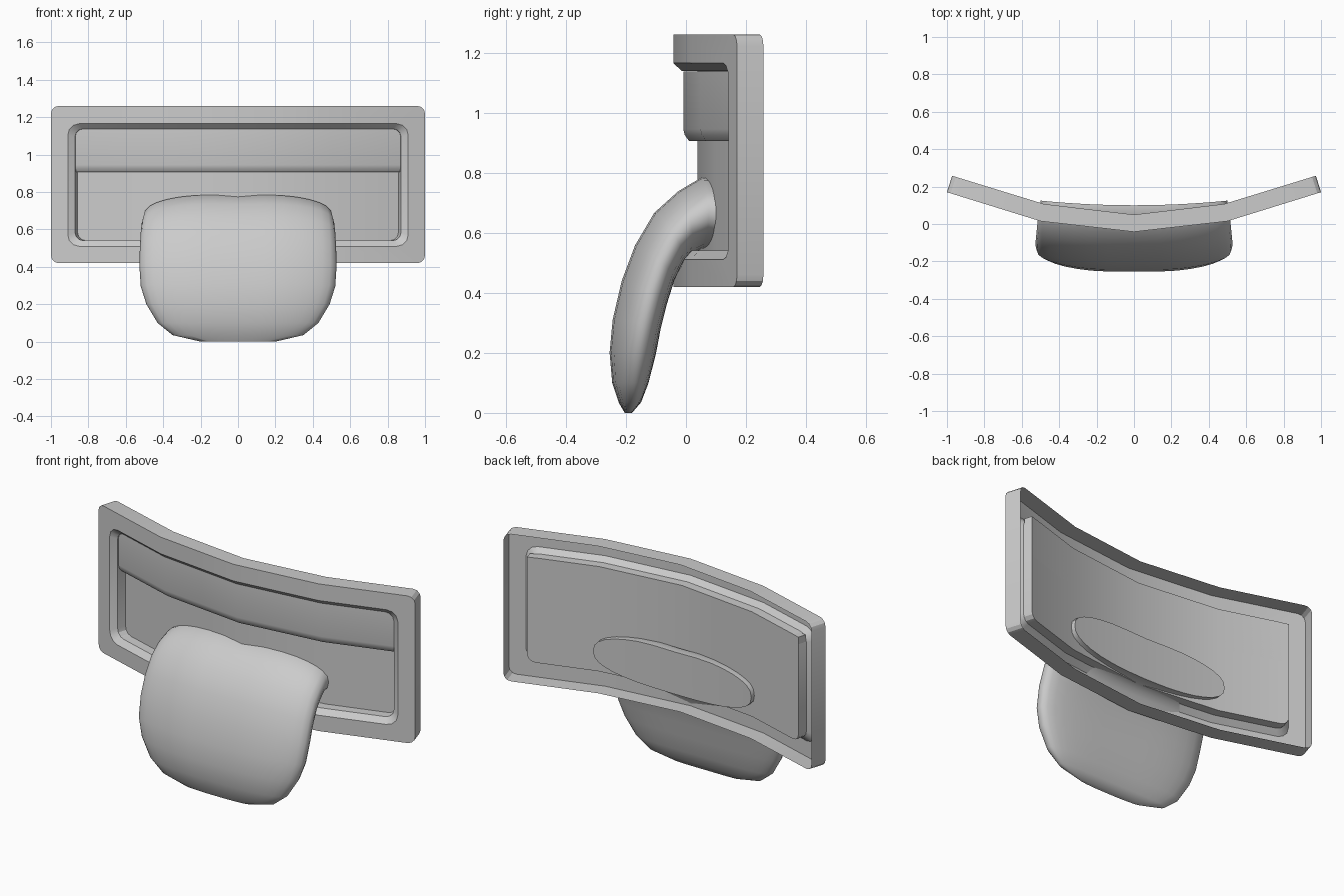
import bpy, bmesh, math
from mathutils import Vector

if "Cube" in bpy.data.objects:
    bpy.data.objects.remove(bpy.data.objects["Cube"])

grey = bpy.data.materials.new("plain_grey")
grey.diffuse_color = (0.6, 0.6, 0.6, 1)
grey.use_nodes = True
grey.node_tree.nodes["Principled BSDF"].inputs["Base Color"].default_value = grey.diffuse_color

# Bent front line: (x, y, offset direction towards the back)
KNOTS = [(0.0, -0.042, 0.0, 1.0), (0.5, 0.015, -0.2, 1.0), (1.0, 0.17, -0.30, 0.955)]


def bend(x, z, d):
    """Place a point at width x, height z and depth d behind the bent front."""
    a, b = (KNOTS[0], KNOTS[1]) if abs(x) <= 0.5 else (KNOTS[1], KNOTS[2])
    t = (abs(x) - a[0]) / 0.5
    px, py, nx, ny = [p + (q - p) * t for p, q in zip(a, b)]
    return Vector((math.copysign(px + nx * d, x), py + ny * d, z))


def finish(name, bm, angle):
    me = bpy.data.meshes.new(name)
    bm.to_mesh(me)
    bm.free()
    ob = bpy.data.objects.new(name, me)
    bpy.context.collection.objects.link(ob)
    me.materials.append(grey)
    bpy.ops.object.select_all(action='DESELECT')
    ob.select_set(True)
    bpy.context.view_layer.objects.active = ob
    bpy.ops.object.shade_smooth_by_angle(angle=math.radians(angle))
    return ob


def bridge(bm, a, b, closed=True):
    n = len(a)
    for i in range(n if closed else n - 1):
        j = (i + 1) % n
        bm.faces.new((a[i], a[j], b[j], b[i]))


def rounded_row(w, z, r, up):
    """Half of a rounded rectangle, from left to right."""
    arc = [(r - r * math.cos(t), r * math.sin(t) - r)
           for t in (i * math.pi / 6 for i in range(4))]
    left = [(-w + dx, z + up * dz) for dx, dz in arc]
    right = [(-x, zz) for x, zz in reversed(left)]
    return left + [(-0.5, z), (0, z), (0.5, z)] + right


# Bent frame: outer wall, front rim, chamfer, recess wall and back panel
bm = bmesh.new()
rings = []
for w, z0, z1, r, d in [(1.0, 0.42, 1.26, 0.04, 0.092), (1.0, 0.42, 1.26, 0.04, 0),
                        (0.91, 0.51, 1.165, 0.06, 0), (0.88, 0.54, 1.138, 0.045, 0.028),
                        (0.88, 0.54, 1.138, 0.045, 0.08)]:
    top = [bm.verts.new(bend(x, z, d)) for x, z in rounded_row(w, z1, r, 1)]
    bottom = [bm.verts.new(bend(x, z, d)) for x, z in rounded_row(w, z0, r, -1)]
    rings.append(top + bottom[::-1])
for a, b in zip(rings, rings[1:]):
    bridge(bm, a, b)
bridge(bm, top, bottom, closed=False)
bmesh.ops.recalc_face_normals(bm, faces=bm.faces)
bm.faces.ensure_lookup_table()
if bm.faces[-1].normal.y > 0:
    bmesh.ops.reverse_faces(bm, faces=bm.faces)
finish("frame", bm, 25)

# Raised upper band across the recess
bm = bmesh.new()
profile = [(0.08, 1.137), (0.033, 1.137), (0.033, 0.945), (0.038, 0.925),
           (0.052, 0.906), (0.08, 0.906)]
cols = [[bm.verts.new(bend(x, z, d)) for d, z in profile]
        for x in (-0.879, -0.5, 0, 0.5, 0.879)]
for a, b in zip(cols, cols[1:]):
    bridge(bm, a, b)
bm.faces.new(cols[0])
bm.faces.new(cols[-1])
bmesh.ops.recalc_face_normals(bm, faces=bm.faces)
finish("upper_band", bm, 35)

# Curved tongue: (outer y, outer z, inner y, inner z, half width)
STATIONS = [
    (0.10, 0.79, 0.10, 0.54, 0.50), (0.05, 0.79, 0.05, 0.545, 0.505),
    (-0.03, 0.742, 0.01, 0.525, 0.515), (-0.11, 0.67, -0.01, 0.50, 0.52),
    (-0.175, 0.56, -0.04, 0.44, 0.525), (-0.22, 0.44, -0.065, 0.36, 0.527),
    (-0.25, 0.31, -0.085, 0.28, 0.52), (-0.26, 0.20, -0.10, 0.20, 0.49),
    (-0.25, 0.10, -0.125, 0.10, 0.43), (-0.227, 0.035, -0.15, 0.035, 0.35),
    (-0.205, 0.0, -0.18, 0.0, 0.20)]
bm = bmesh.new()
loops = []
N = 32
for oy, oz, iy, iz, w in STATIONS:
    loop = []
    for i in range(N):
        t = 2 * math.pi * i / N
        c, s = math.cos(t), math.sin(t)
        x = w * math.copysign(abs(c) ** 0.8, c)
        h = math.copysign(abs(s) ** 0.8, s) / 2
        if h > 0:  # shallow dip along the middle
            h *= 1 - 0.07 * max(0, 1 - abs(x) / 0.25)
        y = (oy + iy) / 2 + (oy - iy) * h + 0.025 * (x / 0.5) ** 2
        loop.append(bm.verts.new((x, y, (oz + iz) / 2 + (oz - iz) * h)))
    loops.append(loop)
for a, b in zip(loops, loops[1:]):
    bridge(bm, a, b)
half = N // 2
for loop in (loops[0], loops[-1]):  # end caps in strips
    for i in range(half):
        q = [loop[i], loop[i + 1], loop[N - i - 1], loop[(N - i) % N]]
        bm.faces.new(list(dict.fromkeys(q)))
bmesh.ops.recalc_face_normals(bm, faces=bm.faces)
finish("tongue", bm, 50)
